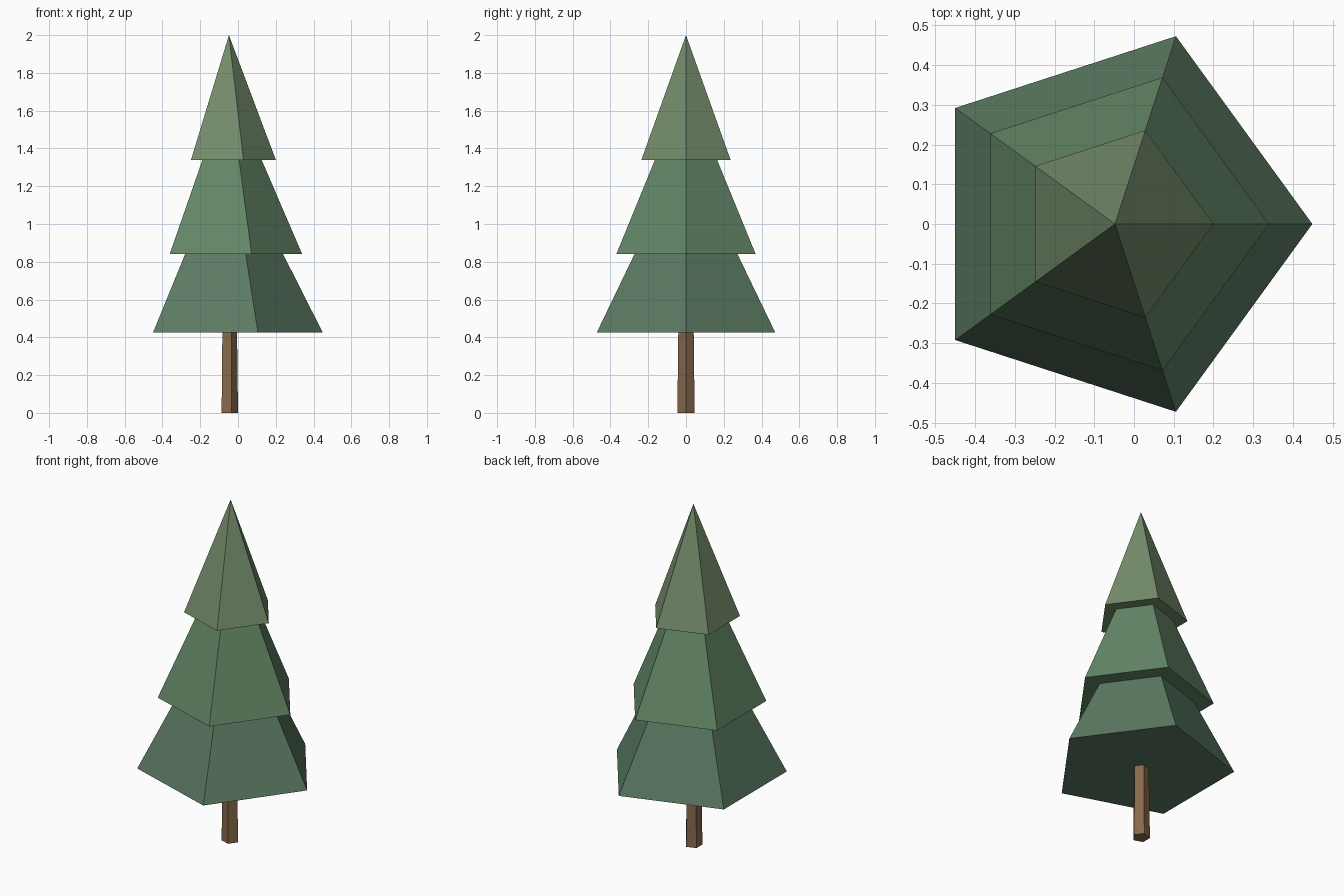
import bpy, bmesh
from math import cos, sin, tau

if "Cube" in bpy.data.objects:
    bpy.data.objects.remove(bpy.data.objects["Cube"])

SIDES = 5
AXIS_X = -0.048


def tapered(name, z0, r0, z1, r1, color):
    """Five-sided tapered solid with one corner facing +x; r1 = 0 gives a point."""
    bm = bmesh.new()

    def ring(r, z):
        return [bm.verts.new((AXIS_X + r * cos(tau * i / SIDES), r * sin(tau * i / SIDES), z))
                for i in range(SIDES)]

    low = ring(r0, z0)
    bm.faces.new(low[::-1])
    high = ring(r1, z1) if r1 else [bm.verts.new((AXIS_X, 0, z1))]
    for i in range(SIDES):
        j = (i + 1) % SIDES
        top = [high[j], high[i]] if r1 else high
        bm.faces.new([low[i], low[j]] + top)
    mesh = bpy.data.meshes.new(name)
    bm.to_mesh(mesh)
    bm.free()
    mat = bpy.data.materials.new(name + "_color")
    mat.diffuse_color = (*color, 1)
    mat.use_nodes = True
    mat.node_tree.nodes["Principled BSDF"].inputs["Base Color"].default_value = mat.diffuse_color
    mesh.materials.append(mat)
    bpy.context.collection.objects.link(bpy.data.objects.new(name, mesh))


# Trunk, then the three foliage tiers; each tier runs up to the underside of the next
tapered("trunk", 0.0, 0.048, 0.425, 0.043, (0.24, 0.14, 0.07))
tapered("lower_foliage", 0.425, 0.497, 0.84, 0.287, (0.105, 0.195, 0.122))
tapered("middle_foliage", 0.84, 0.388, 1.34, 0.173, (0.125, 0.24, 0.133))
tapered("top_foliage", 1.34, 0.248, 2.0, 0, (0.175, 0.265, 0.145))
